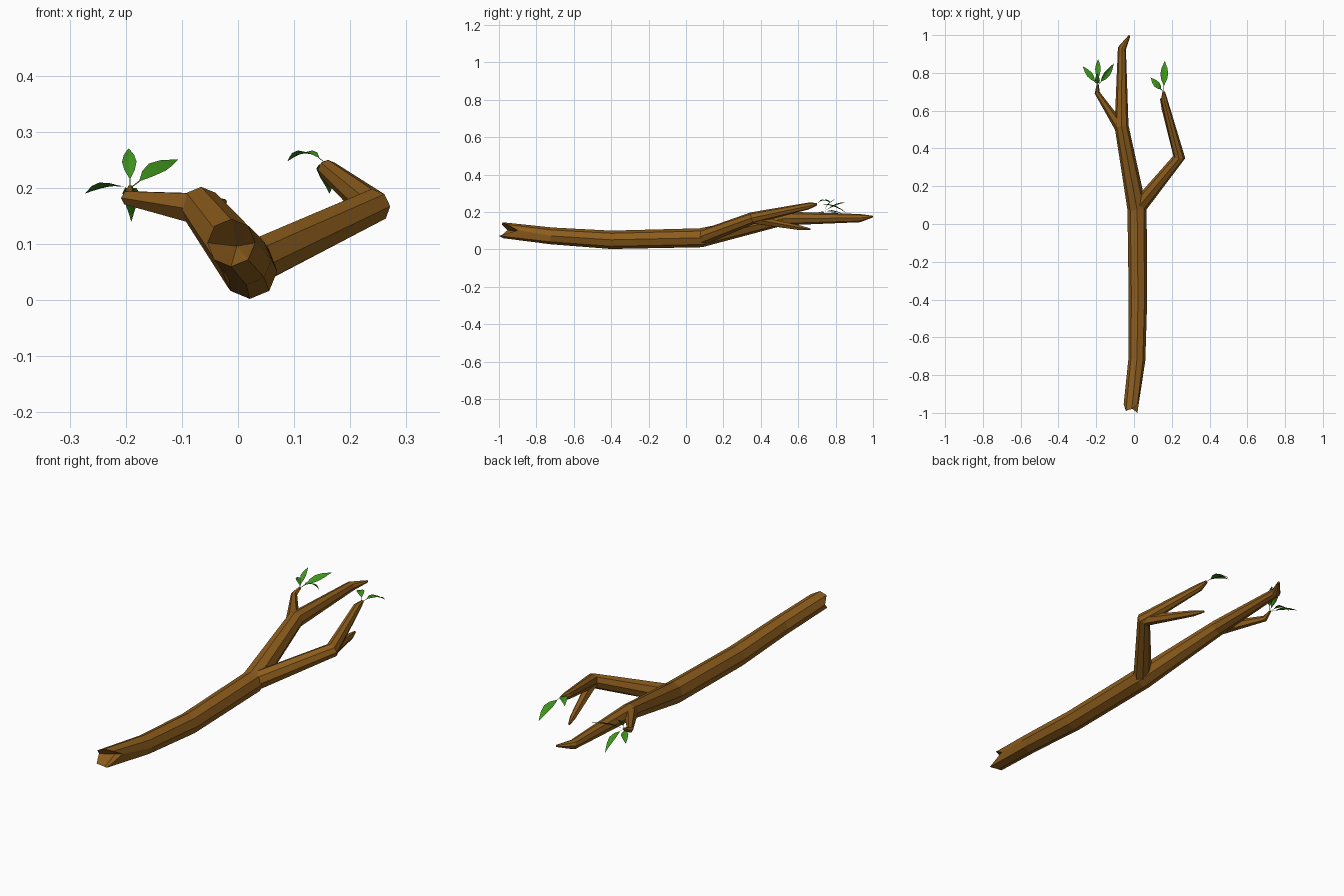
import bpy, bmesh, math
from mathutils import Vector

if "Cube" in bpy.data.objects:
    bpy.data.objects.remove(bpy.data.objects["Cube"])


def material(name, color):
    m = bpy.data.materials.new(name)
    m.diffuse_color = color
    m.use_nodes = True
    m.node_tree.nodes["Principled BSDF"].inputs["Base Color"].default_value = m.diffuse_color
    return m


bark = material("bark", (0.27, 0.11, 0.012, 1))
green = material("leaf_green", (0.05, 0.30, 0.012, 1))


def finish(bm, name, mat, recalc=True):
    if recalc:
        bmesh.ops.recalc_face_normals(bm, faces=bm.faces)
    me = bpy.data.meshes.new(name)
    bm.to_mesh(me)
    bm.free()
    me.materials.append(mat)
    ob = bpy.data.objects.new(name, me)
    bpy.context.collection.objects.link(ob)
    return ob


def limb(name, path, sides, jagged=None, mat=bark):
    """Faceted tapering tube through (x, y, z, radius) points, optional broken start."""
    bm = bmesh.new()
    pts = [Vector(p[:3]) for p in path]
    rings = []
    for i, p in enumerate(pts):
        t = Vector()
        if i > 0:
            t += (p - pts[i - 1]).normalized()
        if i < len(pts) - 1:
            t += (pts[i + 1] - p).normalized()
        t.normalize()
        side = t.cross(Vector((0, 0, 1))).normalized()
        up = side.cross(t)
        ring = []
        for k in range(sides):
            a = 2 * math.pi * k / sides
            ring.append(bm.verts.new(p + path[i][3] * (side * math.cos(a) + up * math.sin(a))))
        rings.append(ring)
    for a, b in zip(rings, rings[1:]):
        for k in range(sides):
            j = (k + 1) % sides
            bm.faces.new((a[k], a[j], b[j], b[k]))
    bm.faces.new(rings[-1])
    if jagged:
        # splintered end: uneven rim and a sunken centre
        for v, y in zip(rings[0], jagged):
            v.co.y = y
        c = bm.verts.new(pts[0] + Vector((0.01, 0.07, -0.006)))
        for k in range(sides):
            bm.faces.new((rings[0][k], rings[0][(k + 1) % sides], c))
    else:
        bm.faces.new(rings[0])
    return finish(bm, name, mat)


def leaf(name, base, tip, normal, width, arch):
    """Folded, arched blade with a narrow stalk."""
    base, tip = Vector(base), Vector(tip)
    d = tip - base
    side = d.cross(Vector(normal)).normalized()
    n = side.cross(d).normalized()
    bm = bmesh.new()
    rows = []
    for t, w in ((0, .06), (.2, .08), (.36, .7), (.55, 1), (.75, .72), (.9, .3), (1, .02)):
        mid = base + d * t + n * arch * 4 * t * (1 - t)
        h = side * width * w / 2
        lift = n * width * w * 0.15
        rows.append([bm.verts.new(q) for q in (mid - h + lift, mid, mid + h + lift)])
    for a, b in zip(rows, rows[1:]):
        for k in (0, 1):
            bm.faces.new((a[k], a[k + 1], b[k + 1], b[k]))
    return finish(bm, name, green, False)


# Main branch with the snapped-off end
limb("main_branch", [
    (-0.012, -0.98, 0.102, 0.043), (0.015, -0.72, 0.072, 0.045),
    (0.021, -0.40, 0.051, 0.049), (0.016, 0.08, 0.062, 0.051),
    (-0.066, 0.52, 0.165, 0.037), (-0.064, 0.93, 0.167, 0.022),
    (-0.024, 0.997, 0.175, 0.005)], 8,
    (-0.90, -0.955, -0.98, -0.985, -0.955, -0.99, -0.975, -1.0))

# Side branches and twigs
limb("right_branch", [
    (0.020, 0.085, 0.062, 0.042), (0.240, 0.355, 0.167, 0.032),
    (0.160, 0.655, 0.232, 0.018), (0.157, 0.70, 0.242, 0.007)], 8)
limb("right_lower_twig", [
    (0.238, 0.35, 0.162, 0.026), (0.160, 0.61, 0.115, 0.014),
    (0.142, 0.665, 0.107, 0.005)], 6)
limb("left_twig", [
    (-0.066, 0.50, 0.163, 0.031), (-0.195, 0.695, 0.182, 0.014),
    (-0.192, 0.735, 0.199, 0.006)], 6)

# Leaves: base, tip, facing direction, width, arch
L = (-0.192, 0.733, 0.199)
R = (0.157, 0.698, 0.242)
for i, args in enumerate((
        (L, (-0.272, 0.835, 0.190), (0, 0.3, 1), 0.032, 0.008),
        (L, (-0.195, 0.800, 0.270), (0, -1, 0.6), 0.026, 0.008),
        (L, (-0.107, 0.850, 0.250), (0, -0.8, 1), 0.036, 0.006),
        (L, (-0.190, 0.872, 0.140), (0, 0.3, 1), 0.030, 0.022),
        (R, (0.088, 0.775, 0.247), (0, 0, 1), 0.034, 0.017),
        (R, (0.163, 0.862, 0.190), (0, 0.2, 1), 0.042, 0.016))):
    leaf(f"leaf_{i + 1}", *args)
